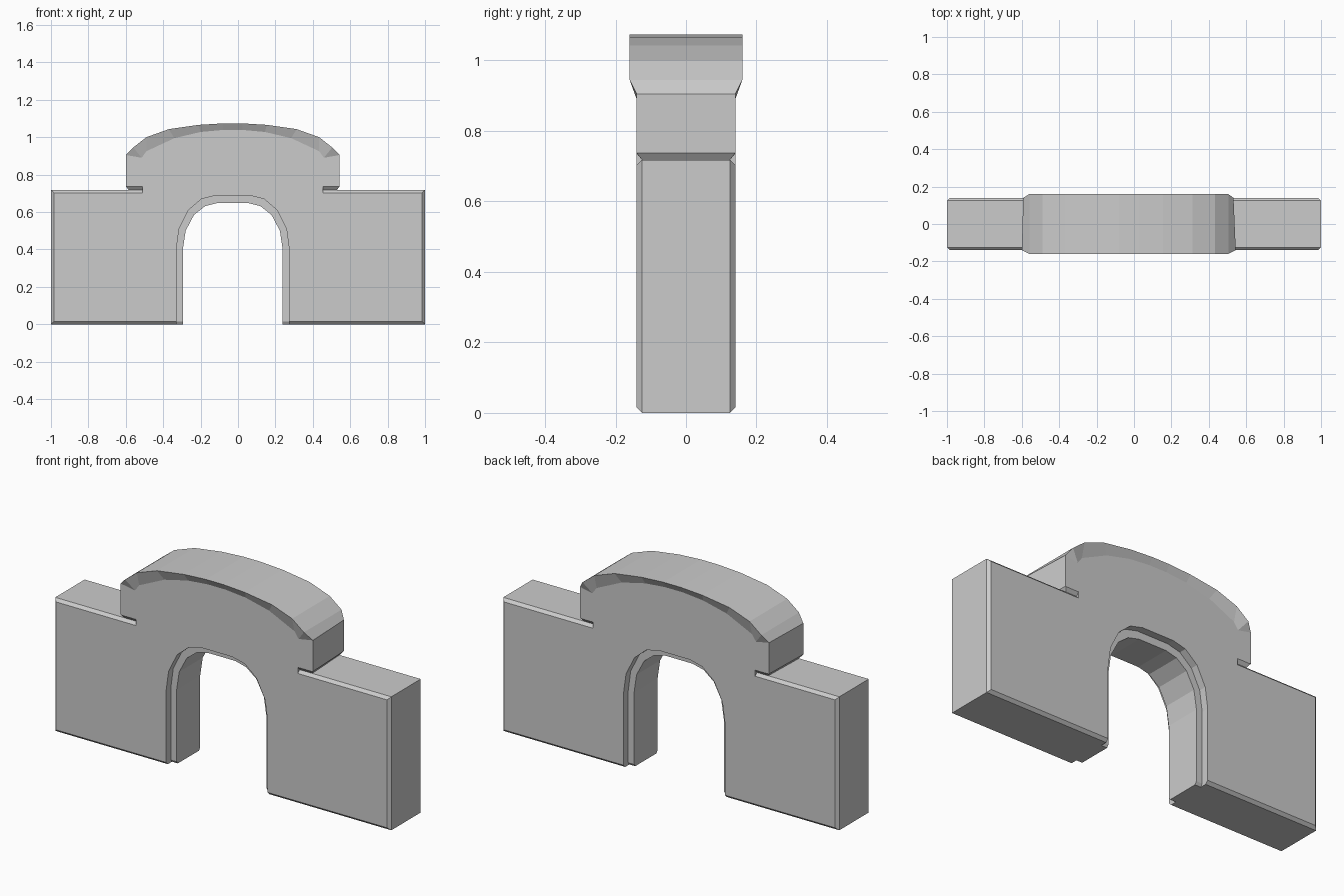
import bpy, bmesh

if "Cube" in bpy.data.objects:
    bpy.data.objects.remove(bpy.data.objects["Cube"])

CX = -0.028          # centre line of arch and crown
C = 0.015            # edge chamfer
HALF = 0.14          # half thickness of the wall


def flip(x):
    # wall ends mirror about zero, everything else about the arch centre
    return -x if x < -0.9 else 2 * CX - x


def build(name, half, front_y, tweak=None):
    """half: left outline rows (face x, face z, rim x, rim z, rim y)."""
    rows = half + [(flip(a), b, flip(c), d, y) for a, b, c, d, y in reversed(half)]
    bm = bmesh.new()
    loops = [
        [bm.verts.new((a, -front_y, b)) for a, b, c, d, y in rows],
        [bm.verts.new((c, -y, d)) for a, b, c, d, y in rows],
        [bm.verts.new((c, y, d)) for a, b, c, d, y in rows],
        [bm.verts.new((a, front_y, b)) for a, b, c, d, y in rows],
    ]
    n = len(rows)
    for p, q in zip(loops, loops[1:]):
        for i in range(n):
            j = (i + 1) % n
            bm.faces.new((p[i], p[j], q[j], q[i]))
    bm.faces.new(loops[0])
    bm.faces.new(loops[-1])
    if tweak:
        for v in bm.verts:
            tweak(v)
    bmesh.ops.remove_doubles(bm, verts=bm.verts, dist=0.0005)
    bmesh.ops.triangulate(bm, faces=[f for f in bm.faces if len(f.verts) > 4])
    bmesh.ops.recalc_face_normals(bm, faces=bm.faces)
    me = bpy.data.meshes.new(name)
    bm.to_mesh(me)
    bm.free()
    ob = bpy.data.objects.new(name, me)
    bpy.context.collection.objects.link(ob)
    return ob


outer = [(-0.33, 0.40), (-0.315, 0.51), (-0.265, 0.61), (-0.195, 0.67), (-0.12, 0.688)]
inner = [(-0.295, 0.40), (-0.28, 0.50), (-0.235, 0.585), (-0.175, 0.632), (-0.11, 0.648)]
TOP = 0.718

# wall with arched opening and chamfered edges
R = HALF - C
wall = [(-0.51, TOP, -0.51, TOP, R),
        (-0.51, TOP - C, -0.51, TOP, R),
        (-1 + C, TOP - C, -1, TOP, R),
        (-1 + C, C, -1, 0, R),
        (-0.33, C, -0.33, 0, R)]
wall += [(x, z, x, z, R) for x, z in outer]
build("wall", wall, HALF)

# recessed lining inside the arch
L = 0.10
lining = [(x, z, x, z, L - 0.01) for x, z in reversed(outer)]
lining += [(-0.33, C, -0.33, 0, L - 0.01), (-0.295, C, -0.295, 0, L - 0.01)]
lining += [(x, z, x, z, L - 0.01) for x, z in inner]
# the lining outline is a U, so its two ends meet at the crown of the arch
half_ring = [(CX, 0.688, CX, 0.688, L - 0.01)] + lining + [(CX, 0.648, CX, 0.648, L - 0.01)]
build("arch_lining", half_ring, L)

# crown with curved, flared top rim and undercut ends
F = 0.16
crown = [(-0.51, TOP, -0.51, TOP, R),
         (-0.51, TOP + 0.018, -0.51, TOP, R),
         (-0.59, TOP + 0.018, -0.585, TOP, R),
         (-0.60, TOP + 0.02, -0.60, TOP + 0.02, HALF),
         (-0.60, 0.905, -0.60, 0.905, HALF),
         (-0.515, 0.89, -0.56, 0.945, F),
         (-0.49, 0.925, -0.49, 1.0, F),
         (-0.34, 0.995, -0.37, 1.043, F),
         (-0.20, 1.028, -0.21, 1.066, F),
         (-0.08, 1.039, -0.08, 1.074, F)]


def skew(v):
    # ends are slightly shorter at the back
    if v.co.y > 0 and abs(v.co.x - CX) > 0.55:
        v.co.x -= 0.012 if v.co.x > CX else -0.008


build("crown", crown, HALF, skew)
